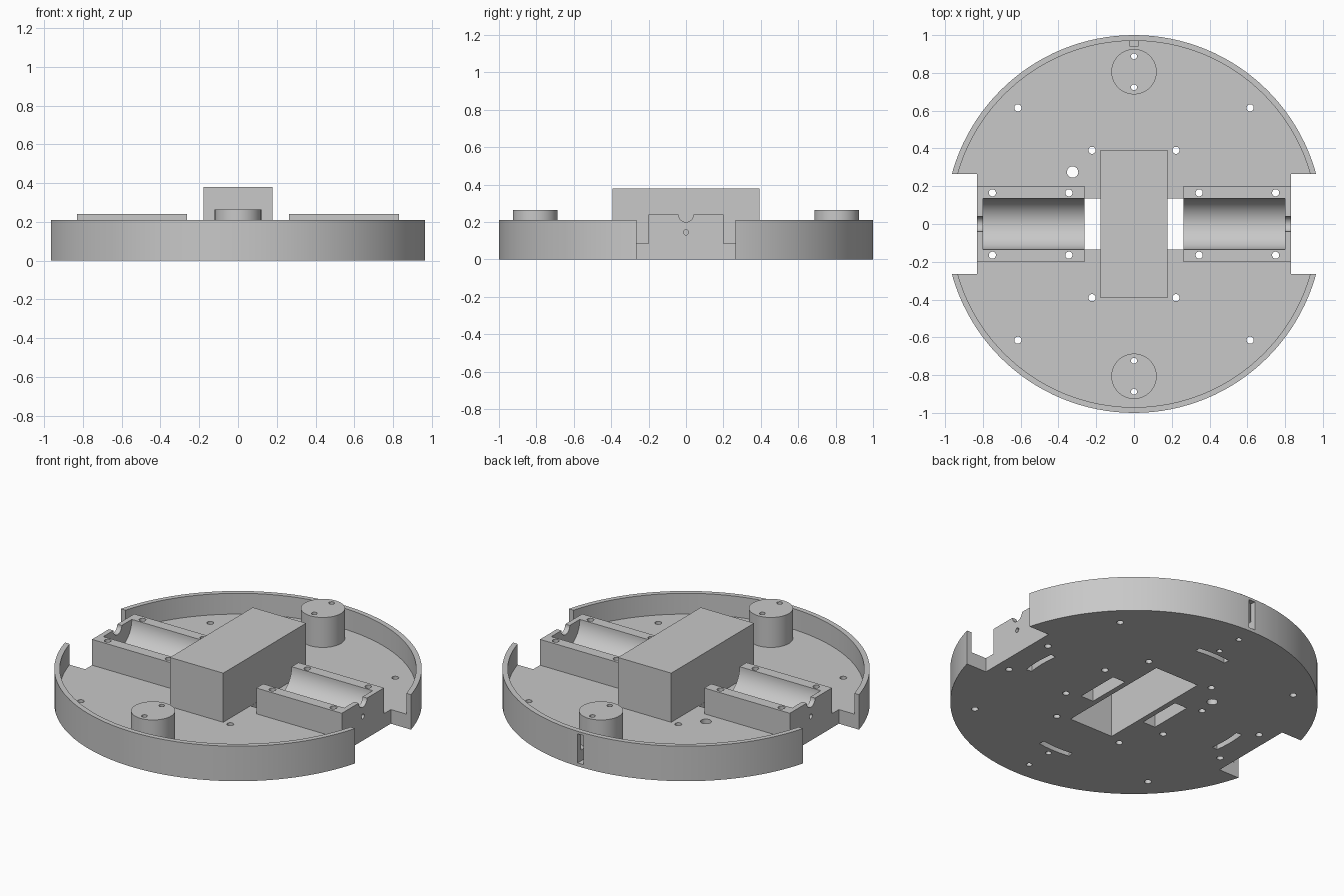
import bpy, bmesh, math
from mathutils import Matrix

if "Cube" in bpy.data.objects:
    bpy.data.objects.remove(bpy.data.objects["Cube"])

grey = bpy.data.materials.new("light grey plastic")
grey.diffuse_color = (0.58, 0.58, 0.58, 1)
grey.use_nodes = True
grey.node_tree.nodes["Principled BSDF"].inputs["Base Color"].default_value = grey.diffuse_color


def prism(name, pts, z0, z1, matrix=None):
    """Extrude a flat outline from z0 to z1."""
    bm = bmesh.new()
    low = [bm.verts.new((x, y, z0)) for x, y in pts]
    high = [bm.verts.new((x, y, z1)) for x, y in pts]
    bm.faces.new(low)
    bm.faces.new(high)
    n = len(pts)
    for i in range(n):
        j = (i + 1) % n
        bm.faces.new((low[i], low[j], high[j], high[i]))
    if matrix:
        bm.transform(matrix)
    bmesh.ops.recalc_face_normals(bm, faces=bm.faces)
    mesh = bpy.data.meshes.new(name)
    bm.to_mesh(mesh)
    bm.free()
    mesh.materials.append(grey)
    obj = bpy.data.objects.new(name, mesh)
    bpy.context.collection.objects.link(obj)
    return obj


def circle(x, y, r, n=24):
    return [(x + r * math.cos(2 * math.pi * i / n),
             y + r * math.sin(2 * math.pi * i / n)) for i in range(n)]


def rect(x0, x1, y0, y1):
    return [(x0, y0), (x1, y0), (x1, y1), (x0, y1)]


def arc_band(r0, r1, mid, half, n=10):
    angles = [mid - half + 2 * half * i / n for i in range(n + 1)]
    return ([(r1 * math.cos(a), r1 * math.sin(a)) for a in angles]
            + [(r0 * math.cos(a), r0 * math.sin(a)) for a in reversed(angles)])


def cut(obj, pts, z0, z1, matrix=None):
    """Subtract an extruded outline from obj."""
    cutter = prism("cutter", pts, z0, z1, matrix)
    mod = obj.modifiers.new("cut", 'BOOLEAN')
    mod.operation = 'DIFFERENCE'
    mod.solver = 'EXACT'
    mod.object = cutter
    bpy.context.view_layer.objects.active = obj
    bpy.ops.object.modifier_apply(modifier=mod.name)
    bpy.data.objects.remove(cutter)


def drill(obj, x, y, r):
    cut(obj, circle(x, y, r), -0.1, 0.6)


FLOOR, RIM = 0.085, 0.21
SIGNS = (1, -1)

# Round tray with a thin rim
tray = prism("tray", circle(0, 0, 1, 128), 0, RIM)
cut(tray, circle(0, 0, 0.97, 128), FLOOR, 0.4)

# Wheel notches and wire openings beside the central box
for s in SIGNS:
    cut(tray, rect(s * 0.83, s * 1.2, -0.265, 0.265), -0.1, 0.4)
    cut(tray, rect(s * 0.178, s * 0.262, -0.135, 0.135), -0.1, 0.4)

# Cable slot through the rear rim
cut(tray, rect(-0.02, 0.02, 0.94, 1.1), 0.02, 0.195)

# Curved grooves under the floor
for k in range(4):
    cut(tray, arc_band(0.65, 0.685, k * math.pi / 2, 0.155), -0.1, 0.05)

# Screw holes and one larger cable hole in the floor
for sx in SIGNS:
    for sy in SIGNS:
        drill(tray, sx * 0.615, sy * 0.615, 0.019)
        drill(tray, sx * 0.222, sy * 0.39, 0.019)
drill(tray, -0.325, 0.275, 0.03)

# Hollow central box, open at the bottom
box = prism("battery_box", rect(-0.177, 0.177, -0.393, 0.393), FLOOR, 0.38)
for part in (tray, box):
    cut(part, rect(-0.146, 0.146, -0.363, 0.363), -0.1, 0.35)

parts = [tray, box]

# Motor cradles with half-round beds, shaft notches and screw holes
for s, side in ((1, "right"), (-1, "left")):
    cradle = prism(side + "_motor_cradle",
                   rect(s * 0.262, s * 0.83, -0.2, 0.2), FLOOR, 0.24)
    along_x = Matrix.Rotation(s * math.pi / 2, 4, 'Y')
    at_top = Matrix.Translation((0, 0, 0.24)) @ along_x
    at_hole = Matrix.Translation((0, 0, 0.145)) @ along_x
    cut(cradle, circle(0, 0, 0.135, 64), 0.1, 0.80, at_top)
    cut(cradle, circle(0, 0, 0.04, 32), 0.7, 0.95, at_top)
    cut(cradle, circle(0, 0, 0.014, 16), 0.74, 0.95, at_hole)
    for x in (0.345, 0.75):
        for sy in SIGNS:
            for part in (tray, cradle):
                drill(part, s * x, sy * 0.165, 0.019)
    parts.append(cradle)

# Round caster posts with two screw holes each
for s, end in ((1, "rear"), (-1, "front")):
    post = prism(end + "_caster_post", circle(0, s * 0.806, 0.12, 64),
                 FLOOR, 0.265)
    for y in (0.724, 0.888):
        for part in (tray, post):
            drill(part, 0, s * y, 0.016)
    parts.append(post)

# Smooth the round walls and keep the edges sharp
for obj in parts:
    bpy.ops.object.select_all(action='DESELECT')
    obj.select_set(True)
    bpy.context.view_layer.objects.active = obj
    bpy.ops.object.shade_smooth_by_angle(angle=math.radians(30))
